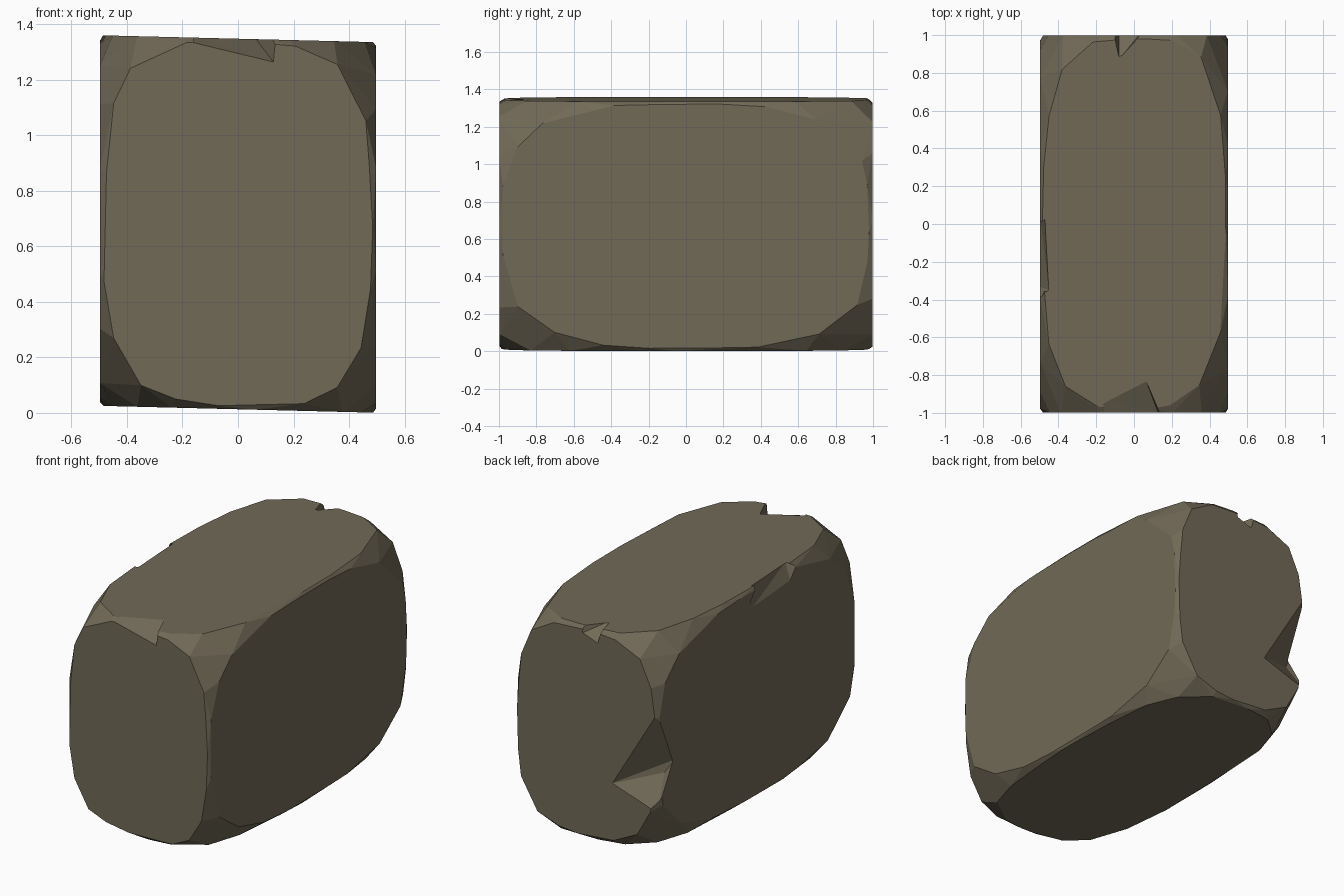
import bpy, bmesh, math, random
from mathutils import Vector

if "Cube" in bpy.data.objects:
    bpy.data.objects.remove(bpy.data.objects["Cube"])

random.seed(4)
HALF = Vector((0.497, 0.998, 0.667))   # half sizes of the block
MID_Z = 0.68
INSET = 0.018                          # width of the worn edge strips

stone = bpy.data.materials.new("grey brown stone")
stone.diffuse_color = (0.165, 0.142, 0.095, 1)
stone.use_nodes = True
stone.node_tree.nodes["Principled BSDF"].inputs["Base Color"].default_value = stone.diffuse_color


def hull_object(name, points):
    """Make a convex faceted object round a set of points."""
    bm = bmesh.new()
    for p in points:
        bm.verts.new(p)
    res = bmesh.ops.convex_hull(bm, input=bm.verts[:])
    loose = [v for v in bm.verts if not v.link_faces]
    bmesh.ops.delete(bm, geom=loose, context='VERTS')
    bmesh.ops.dissolve_limit(bm, angle_limit=0.01, verts=bm.verts[:], edges=bm.edges[:])
    bmesh.ops.recalc_face_normals(bm, faces=bm.faces[:])
    me = bpy.data.meshes.new(name)
    bm.to_mesh(me)
    bm.free()
    me.materials.append(stone)
    ob = bpy.data.objects.new(name, me)
    bpy.context.collection.objects.link(ob)
    return ob


def face_outline(axis, sign, count=22):
    """Rounded outline of one flat side, as an uneven superellipse."""
    u, v = [a for a in range(3) if a != axis]
    corner_power = [random.uniform(3.1, 3.9) for _ in range(4)]
    pts = []
    for i in range(count):
        t = math.tau * (i + random.uniform(-0.2, 0.2)) / count
        c, s = math.cos(t), math.sin(t)
        n = corner_power[int(t % math.tau / (math.pi / 2)) % 4]
        r = (abs(c) ** n + abs(s) ** n) ** (-1 / n)
        p = Vector((0, 0, 0))
        p[axis] = sign * HALF[axis]
        p[u] = c * r * (HALF[u] - INSET * random.uniform(0.6, 1.3))
        p[v] = s * r * (HALF[v] - INSET * random.uniform(0.6, 1.3))
        p.z += MID_Z - 0.025 * p.x      # top and bottom slope slightly
        pts.append(p)
    return pts


# Main block: hull of six rounded side outlines
outline = [p for a in range(3) for s in (-1, 1) for p in face_outline(a, s)]
block = hull_object("stone_block", outline)

# Broken chips along the edges
chips = {
    "back_left_chip": [(-0.5, 1.005, 0.95), (-0.17, 1.005, 0.40), (-0.5, 1.005, 0.29),
                       (-0.505, 0.84, 0.58), (-0.46, 0.87, 0.50), (-0.6, 1.1, 0.6)],
    "front_top_chip": [(-0.17, -0.92, 1.365), (0.06, -0.82, 1.352), (0.14, -1.005, 1.36),
                       (0.13, -1.005, 1.26), (-0.16, -1.005, 1.33), (0.0, -1.1, 1.45)],
    "back_top_chip": [(-0.11, 1.005, 1.36), (-0.08, 0.87, 1.36), (0.02, 0.98, 1.36),
                      (-0.08, 1.005, 1.26), (0.03, 1.005, 1.30), (-0.04, 1.1, 1.45)],
    "left_top_chip": [(-0.505, 0.10, 1.22), (-0.505, -0.33, 1.25), (-0.505, -0.40, 1.33),
                      (-0.45, -0.35, 1.365), (-0.47, 0.02, 1.365), (-0.6, -0.15, 1.45)],
}
cutters = []
for name, pts in chips.items():
    cutter = hull_object(name, pts)
    cutter.hide_render = True
    cutters.append(cutter)
    mod = block.modifiers.new(name, 'BOOLEAN')
    mod.operation = 'DIFFERENCE'
    mod.solver = 'EXACT'
    mod.object = cutter

# Bake the cuts and remove the cutters
deps = bpy.context.evaluated_depsgraph_get()
result = bpy.data.meshes.new_from_object(block.evaluated_get(deps))
block.modifiers.clear()
block.data = result
for c in cutters:
    bpy.data.objects.remove(c)
result.materials.clear()
result.materials.append(stone)
for p in result.polygons:
    p.material_index = 0
    p.use_smooth = False
